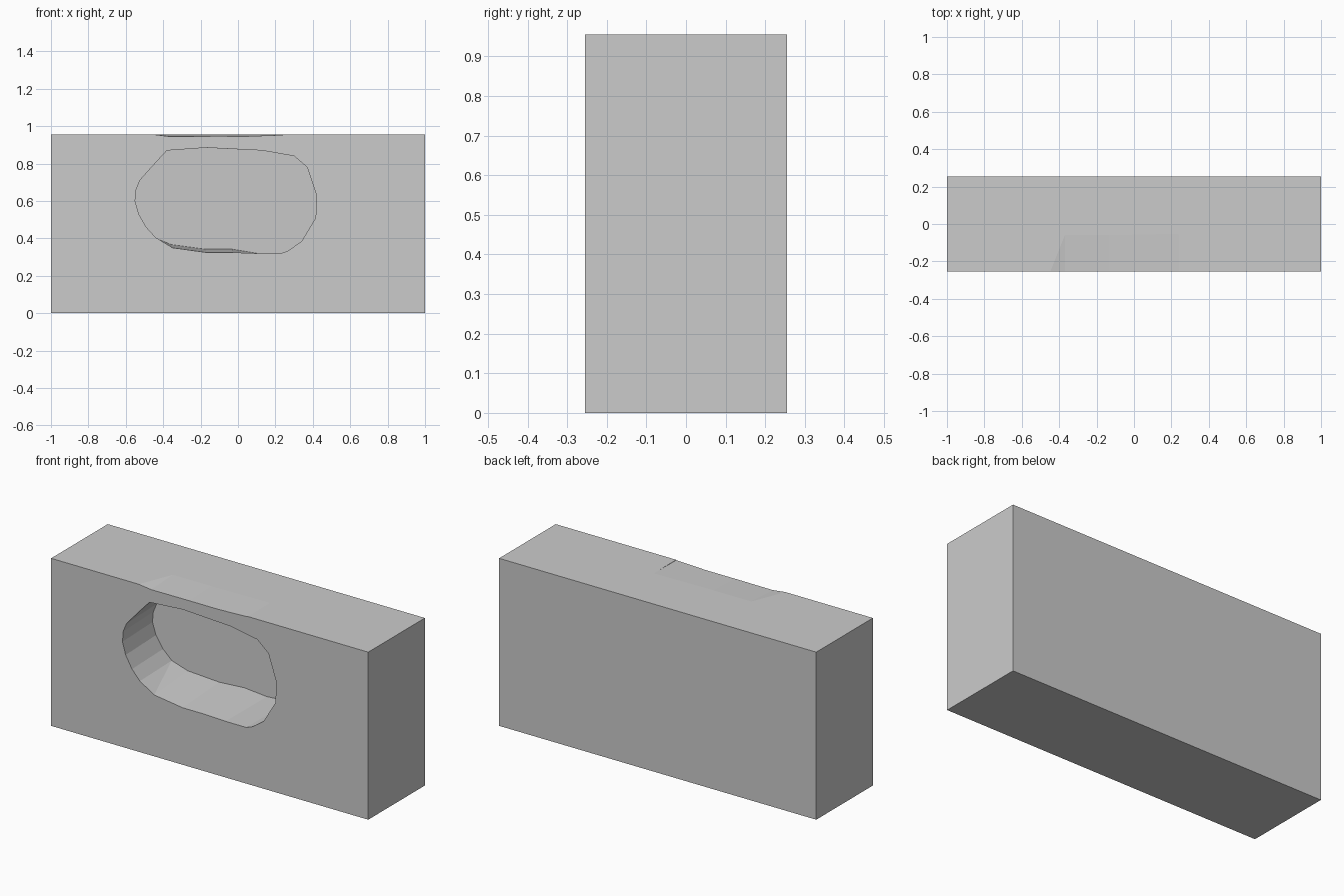
import bpy, bmesh

if "Cube" in bpy.data.objects:
    bpy.data.objects.remove(bpy.data.objects["Cube"])

W, D, H = 2.0, 0.51, 0.955


def loft(name, front, back):
    """Closed solid between two matching rings of 3D points."""
    bm = bmesh.new()
    a = [bm.verts.new(p) for p in front]
    b = [bm.verts.new(p) for p in back]
    n = len(a)
    for i in range(n):
        j = (i + 1) % n
        bm.faces.new((a[i], a[j], b[j], b[i]))
    bm.faces.new(a[::-1])
    bm.faces.new(b)
    bmesh.ops.recalc_face_normals(bm, faces=bm.faces)
    me = bpy.data.meshes.new(name)
    bm.to_mesh(me)
    bm.free()
    ob = bpy.data.objects.new(name, me)
    bpy.context.collection.objects.link(ob)
    return ob


def cut(target, cutter):
    mod = target.modifiers.new(cutter.name, 'BOOLEAN')
    mod.operation = 'DIFFERENCE'
    mod.solver = 'EXACT'
    mod.object = cutter
    bpy.context.view_layer.objects.active = target
    bpy.ops.object.modifier_apply(modifier=mod.name)
    bpy.data.objects.remove(cutter)


# solid block
rect = [(-W / 2, 0), (W / 2, 0), (W / 2, H), (-W / 2, H)]
block = loft("block", [(x, -D / 2, z) for x, z in rect],
             [(x, D / 2, z) for x, z in rect])

# irregular pocket in the front, with a slightly tilted floor
outline = [(-0.38, .87), (-0.17, .885), (0.13, .87), (0.30, .84), (0.37, .78),
           (0.42, .63), (0.415, .51), (0.34, .385), (0.27, .335), (0.23, .32),
           (0.10, .32), (-0.03, .325), (-0.17, .325), (-0.35, .35),
           (-0.44, .405), (-0.49, .46), (-0.53, .53), (-0.55, .60),
           (-0.545, .66), (-0.525, .71), (-0.44, .805)]


def floor_point(x, z):
    lip = 0.017 if z < 0.38 and x < 0.05 else 0.0
    return (x * 1.02, 0.08 + 0.13 * (x + 0.17), z + lip)


pocket = loft("pocket_cutter", [(x, -D / 2 - 0.001, z) for x, z in outline],
              [floor_point(x, z) for x, z in outline])
pocket.hide_render = True
cut(block, pocket)

# shallow dent along the top front edge
dip = [(-0.53, 0), (-0.37, .01), (-0.13, .009), (0.24, .002)]
top = [(0.24, 1.1), (-0.53, 1.1)]


def dent_ring(y, k):
    return [(x, y, H - d * k) for x, d in dip] + [(x, y, z) for x, z in top]


dent = loft("dent_cutter", dent_ring(-0.46, 2.0), dent_ring(-0.05, -0.05))
dent.hide_render = True
cut(block, dent)
